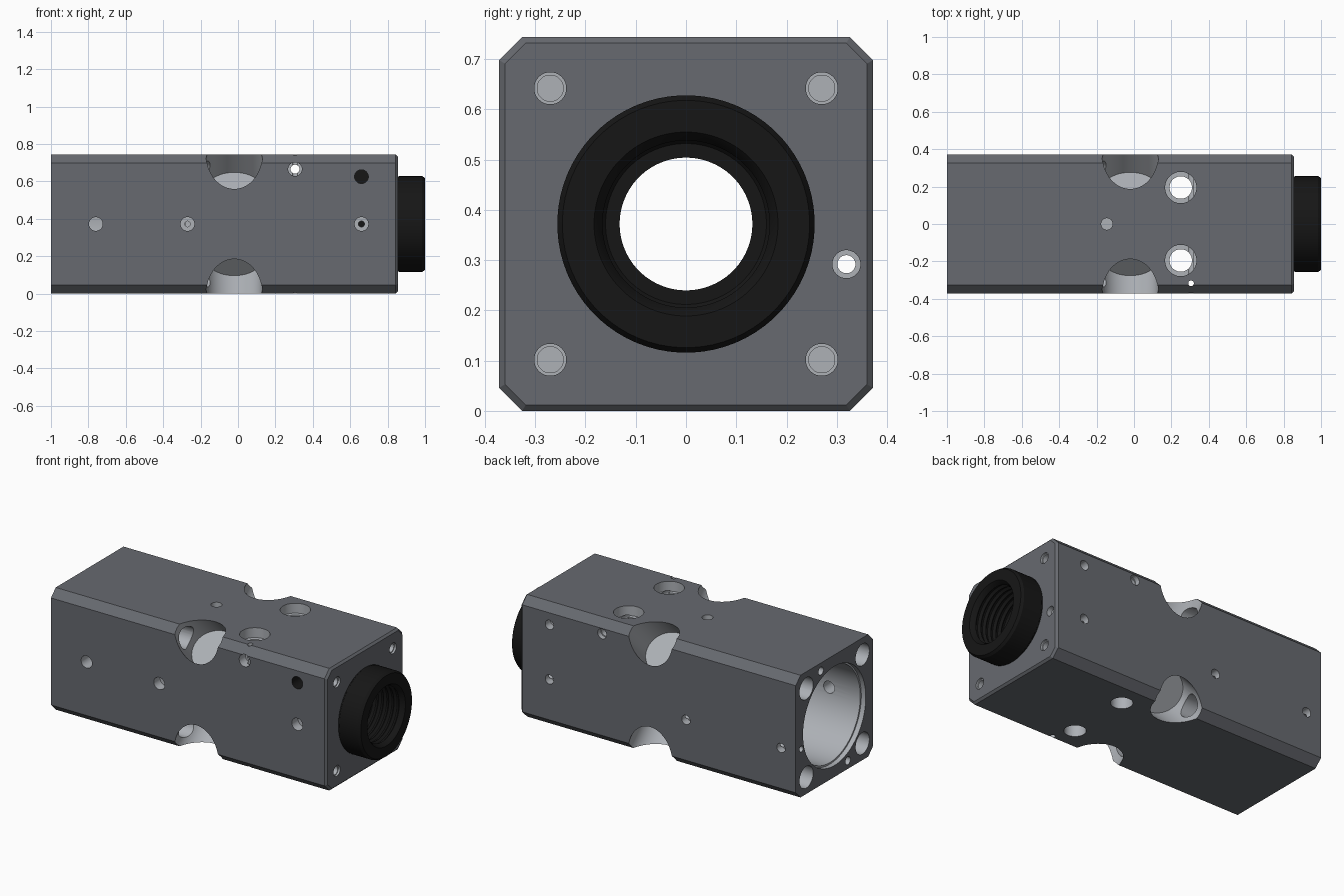
import bpy, bmesh, math
from mathutils import Vector

if "Cube" in bpy.data.objects:
    bpy.data.objects.remove(bpy.data.objects["Cube"])

H = 0.372          # half width, also height of the optical axis
X0, X1 = -1.0, 0.855


def material(name, rgb):
    m = bpy.data.materials.new(name)
    m.diffuse_color = (*rgb, 1)
    m.use_nodes = True
    m.node_tree.nodes["Principled BSDF"].inputs["Base Color"].default_value = m.diffuse_color
    return m


DARK = material("dark_anodised", (0.135, 0.143, 0.16))
BARE = material("bare_metal", (0.42, 0.44, 0.47))
BLACK = material("black", (0.008, 0.008, 0.008))


def skin(name, rings, mat, closed=False):
    """Join rings of points into a solid; closed joins last ring to first."""
    bm = bmesh.new()
    vs = [[bm.verts.new(p) for p in ring] for ring in rings]
    n = len(vs[0])
    pairs = list(zip(vs, vs[1:])) + ([(vs[-1], vs[0])] if closed else [])
    for a, b in pairs:
        for i in range(n):
            j = (i + 1) % n
            bm.faces.new((a[i], a[j], b[j], b[i]))
    if not closed:
        bm.faces.new(vs[0])
        bm.faces.new(vs[-1])
    bmesh.ops.recalc_face_normals(bm, faces=bm.faces)
    me = bpy.data.meshes.new(name)
    bm.to_mesh(me)
    bm.free()
    me.materials.append(mat)
    ob = bpy.data.objects.new(name, me)
    bpy.context.collection.objects.link(ob)
    return ob


def lathe(name, profile, origin, direction, mat=BARE, seg=40, squash=1.0, closed=False):
    """Revolve (distance, radius) points about an axis."""
    d = Vector(direction).normalized()
    u = Vector((0, 1, 0)) if abs(d.x) > 0.9 else Vector((1, 0, 0))
    v = d.cross(u)
    o = Vector(origin)
    rings = []
    for a, r in profile:
        rings.append([o + d * a + u * (r * math.cos(t)) + v * (r * squash * math.sin(t))
                      for t in (2 * math.pi * (i + 0.5) / seg for i in range(seg))])
    return skin(name, rings, mat, closed)


def octagon(x, h, c):
    q = h - c
    pts = [(-q, -h), (q, -h), (h, -q), (h, q), (q, h), (-q, h), (-h, q), (-h, -q)]
    return [(x, y, z + H) for y, z in pts]


def smooth(ob, angle=30):
    bpy.ops.object.select_all(action='DESELECT')
    ob.select_set(True)
    bpy.context.view_layer.objects.active = ob
    bpy.ops.object.shade_smooth_by_angle(angle=math.radians(angle))


# Square housing with chamfered long edges and front rim
body = skin("housing", [octagon(X0, H, 0.046), octagon(X1 - 0.012, H, 0.046),
                        octagon(X1, H - 0.012, 0.041)], DARK)

cutters = []


def cut(profile, origin, direction, **kw):
    cutters.append(lathe("cutter", profile, origin, direction, **kw))


def hole(origin, direction, steps, **kw):
    """Stepped hole going in from a surface: steps of (radius, end depth)."""
    prof, a = [(-0.05, steps[0][0])], -0.05
    for i, (r, end) in enumerate(steps):
        if i:
            prof.append((a, r))
        prof.append((end, r))
        a = end
    cut(prof, origin, direction, seg=kw.pop("seg", 28), **kw)


# Main stepped bore
cut([(-0.1, 0.302), (0.03, 0.302), (0.03, 0.292), (0.45, 0.292), (0.72, 0.275), (0.72, 0.2),
     (1.5, 0.2), (1.5, 0.2555), (2.1, 0.2555)], (X0, 0, H), (1, 0, 0), seg=72)

# Corner pockets, bolt bores and tapped corner holes
for sy in (-1, 1):
    for sz in (-1, 1):
        cut([(0.26, 0.15), (0.8, 0.15)], (-0.02, 0, H), (0, sy, sz), squash=0.87, seg=56)
        y, z = 0.27 * sy, H + 0.27 * sz
        hole((X0, y, z), (1, 0, 0), [(0.066, 0.96)])
        hole((X1, y, z), (-1, 0, 0), [(0.032, 0.012), (0.026, 0.12)])
    # Vertical counterbored through holes
    hole((0.25, 0.195 * sy, 2 * H), (0, 0, -1), [(0.084, 0.06), (0.06, 0.85)], seg=40)

# Long channel and the small end holes
hole((X1, 0.319, 0.292), (-1, 0, 0), [(0.028, 0.03), (0.018, 2.0)])
for y, z in ((0.13, 0.695), (-0.13, 0.05)):
    hole((X0, y, z), (1, 0, 0), [(0.024, 0.1)])

# Front holes
F = (0, 1, 0)
hole((-0.76, -H, H), F, [(0.037, 0.16)])
hole((-0.27, -H, H), F, [(0.037, 0.06), (0.015, 0.25)])
hole((0.66, -H, H), F, [(0.037, 0.06), (0.016, 0.2)])
hole((0.66, -H, 0.625), F, [(0.037, 0.12)], mat=BLACK)
hole((0.305, -H, 0.665), F, [(0.037, 0.06), (0.024, 0.85)])

# Back holes
for x, z in ((0.66, 0.625), (0.66, 0.292), (-0.26, 0.292), (-0.9, 0.292)):
    hole((x, H, z), (0, -1, 0), [(0.028, 0.05)])
hole((0.305, H, 0.665), (0, -1, 0), [(0.03, 0.03)])

# Top pin hole and small vertical through hole
hole((-0.145, 0, 2 * H), (0, 0, -1), [(0.031, 0.1)])
hole((0.305, -0.317, 2 * H), (0, 0, -1), [(0.015, 0.85)])

bpy.context.view_layer.objects.active = body
for c in cutters:
    c.hide_render = True
    m = body.modifiers.new("cut", 'BOOLEAN')
    m.operation, m.solver, m.object = 'DIFFERENCE', 'EXACT', c
    m.material_mode = 'TRANSFER'
    bpy.ops.object.modifier_apply(modifier=m.name)
for c in cutters:
    bpy.data.objects.remove(c, do_unlink=True)
smooth(body)

# Black threaded nose ring
outer = [(0.5, 0.132), (0.5, 0.254), (0.86, 0.254), (0.862, 0.256), (0.985, 0.256), (1.0, 0.246)]
inner = [(1.0, 0.183), (0.99, 0.175)]
for i in range(6):
    x = 0.97 - 0.035 * i
    inner += [(x, 0.166), (x - 0.012, 0.178), (x - 0.022, 0.178)]
inner += [(0.75, 0.16), (0.75, 0.132)]
nose = lathe("nose_ring", outer + inner, (0, 0, H), (1, 0, 0), BLACK, seg=72, closed=True)
smooth(nose)
